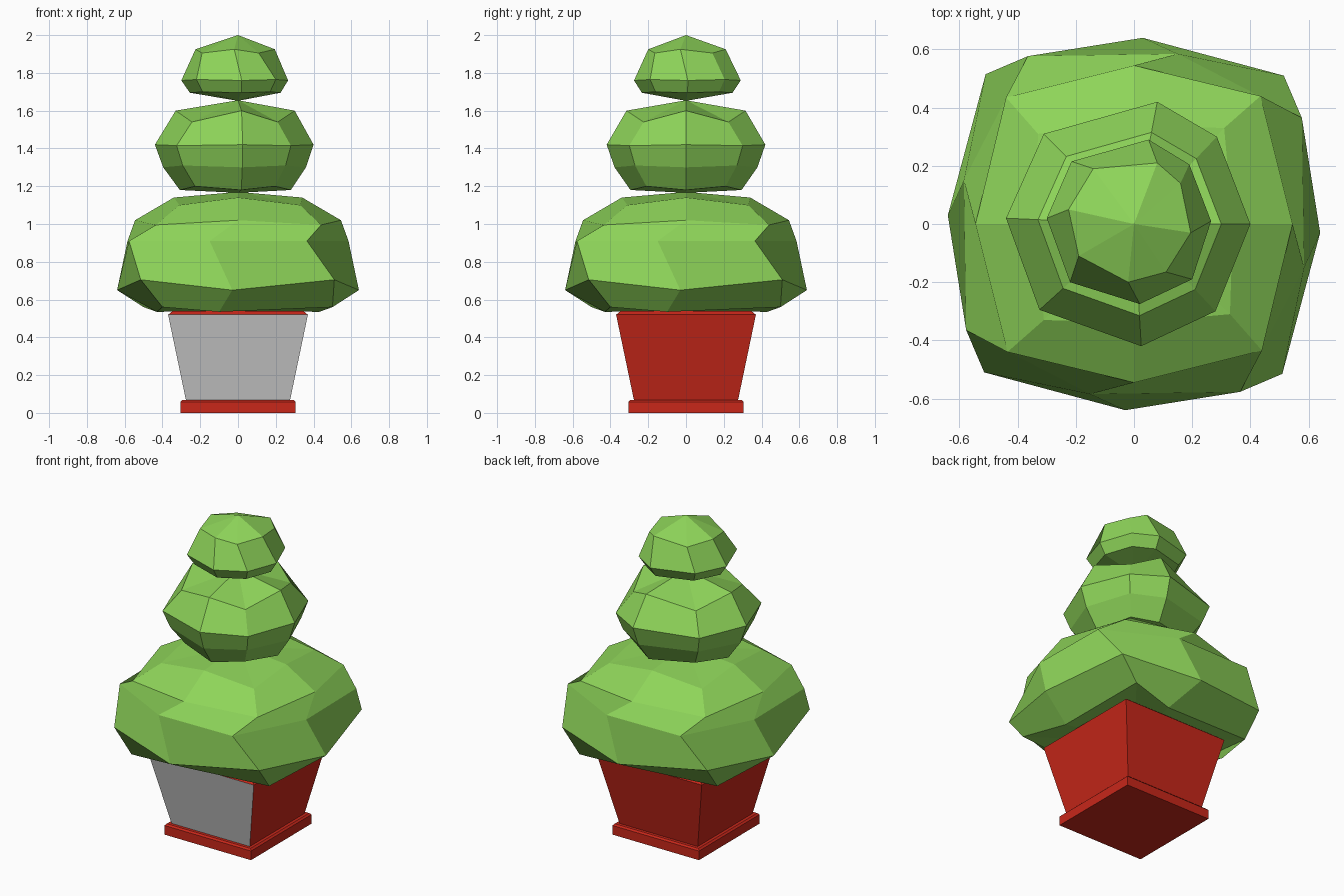
import bpy, bmesh

if "Cube" in bpy.data.objects:
    bpy.data.objects.remove(bpy.data.objects["Cube"])


def material(name, rgb):
    m = bpy.data.materials.new(name)
    m.diffuse_color = (*rgb, 1)
    m.use_nodes = True
    m.node_tree.nodes["Principled BSDF"].inputs["Base Color"].default_value = m.diffuse_color
    return m


GREEN = material("leaf_green", (0.27, 0.66, 0.10))
RED = material("pot_red", (0.58, 0.02, 0.01))
GREY = material("plain_grey", (0.6, 0.6, 0.6))


def loft(name, rings, mats, bottom=None, top=None):
    """Skin a stack of 3D rings; close the ends with a pole point or a flat cap."""
    bm = bmesh.new()
    loops = [[bm.verts.new(p) for p in ring] for ring in rings]
    n = len(rings[0])
    for a, b in zip(loops, loops[1:]):
        for i in range(n):
            j = (i + 1) % n
            bm.faces.new((a[i], a[j], b[j], b[i]))
    for loop, pole in ((loops[0], bottom), (loops[-1], top)):
        if pole is None:
            bm.faces.new(loop)
        else:
            tip = bm.verts.new((0, 0, pole))
            for i in range(n):
                bm.faces.new((loop[i], loop[(i + 1) % n], tip))
    bmesh.ops.recalc_face_normals(bm, faces=bm.faces)
    me = bpy.data.meshes.new(name)
    bm.to_mesh(me)
    bm.free()
    for m in mats:
        me.materials.append(m)
    ob = bpy.data.objects.new(name, me)
    bpy.context.collection.objects.link(ob)
    return ob


def square(h, z):
    return [(-h, -h, z), (h, -h, z), (h, h, z), (-h, h, z)]


def turned(mid, corner):
    """Repeat a side point and a corner point (x, y, z) four times about z."""
    pts = []
    for _ in range(4):
        pts += [mid, corner]
        mid, corner = [(-y, x, z) for x, y, z in (mid, corner)]
    return pts


def ring(outline, scale, z_mid, z_corner):
    """Scale an 8-point outline, with side and corner points at two heights."""
    return [(x * scale, y * scale, z_corner if i % 2 else z_mid)
            for i, (x, y) in enumerate(outline)]


# Pot: square saucer and tapered planter with a chamfered lip
loft("saucer", [square(0.305, 0), square(0.305, 0.058), square(0.295, 0.068)], [RED])
pot = loft("planter", [square(0.275, 0.065), square(0.37, 0.52), square(0.345, 0.54)],
           [RED, GREY])
for f in pot.data.polygons:  # plain front panel
    if f.normal.y < -0.9:
        f.material_index = 1

# Lower foliage: wide, squarish and slightly twisted
loft("lower_foliage", [
    turned((-0.10, -0.43, 0.535), (0.50, -0.40, 0.56)),
    turned((-0.03, -0.64, 0.65), (0.51, -0.515, 0.705)),
    turned((-0.15, -0.585, 0.91), (0.365, -0.577, 0.91)),
    turned((0.0, -0.545, 1.02), (0.44, -0.435, 0.995)),
    turned((0.0, -0.34, 1.14), (0.33, -0.31, 1.10)),
], [GREEN], bottom=0.54, top=1.17)

# Middle foliage (outlines run from the front point anticlockwise)
mid_outline = [(0.025, -0.42), (0.28, -0.30), (0.40, 0), (0.285, 0.30),
               (0.08, 0.42), (-0.31, 0.31), (-0.44, 0.02), (-0.325, -0.295)]
loft("middle_foliage", [
    ring(mid_outline, 0.70, 1.18, 1.20),
    ring(mid_outline, 0.90, 1.30, 1.31),
    ring(mid_outline, 1.00, 1.42, 1.415),
    ring(mid_outline, 0.75, 1.60, 1.54),
], [GREEN], bottom=1.165, top=1.655)

# Top foliage
top_outline = [(0.02, -0.275), (0.20, -0.19), (0.265, 0.01), (0.19, 0.205),
               (0.05, 0.29), (-0.215, 0.215), (-0.30, 0.02), (-0.22, -0.20)]
crown_outline = [(-0.02, -0.20), (0.11, -0.165), (0.195, -0.03), (0.16, 0.14),
                 (0.08, 0.21), (-0.14, 0.19), (-0.225, 0.05), (-0.19, -0.11)]
loft("top_foliage", [
    ring(top_outline, 0.85, 1.695, 1.70),
    ring(top_outline, 1.00, 1.76, 1.765),
    ring(crown_outline, 1.00, 1.925, 1.905),
], [GREEN], bottom=1.652, top=2.0)
